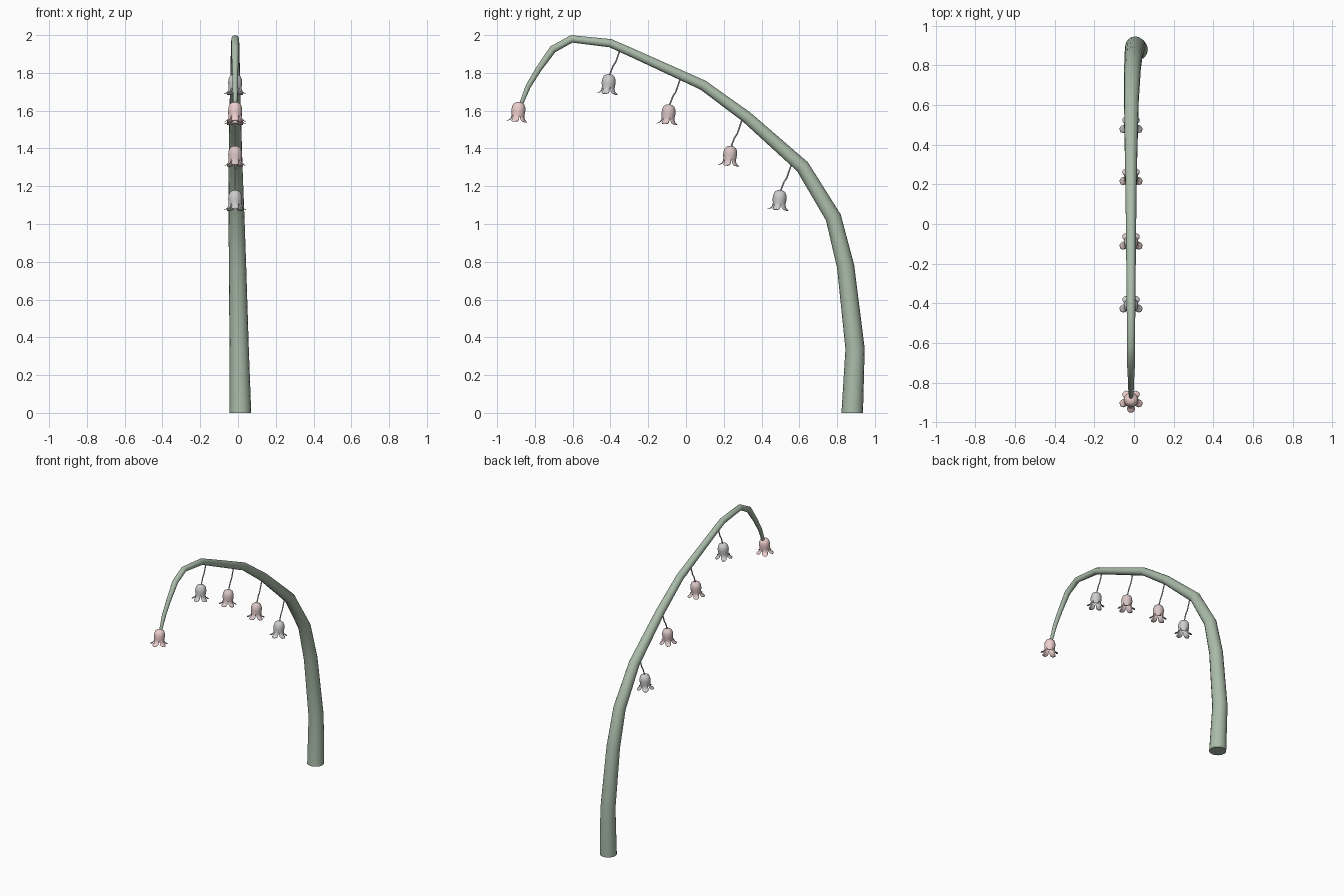
import bpy, bmesh, math
from mathutils import Vector, Matrix

if "Cube" in bpy.data.objects:
    bpy.data.objects.remove(bpy.data.objects["Cube"])


def material(name, rgb):
    m = bpy.data.materials.new(name)
    m.diffuse_color = (*rgb, 1)
    m.use_nodes = True
    m.node_tree.nodes["Principled BSDF"].inputs["Base Color"].default_value = m.diffuse_color
    return m


GREEN = material("stem_green", (0.40, 0.50, 0.40))
PINK = material("petal_pink", (0.85, 0.62, 0.61))
BLUSH = material("petal_blush", (0.70, 0.56, 0.56))


def finish(bm, name, mat=None, angle=50):
    bmesh.ops.recalc_face_normals(bm, faces=bm.faces)
    me = bpy.data.meshes.new(name)
    bm.to_mesh(me)
    bm.free()
    ob = bpy.data.objects.new(name, me)
    bpy.context.collection.objects.link(ob)
    if mat:
        me.materials.append(mat)
    bpy.ops.object.select_all(action='DESELECT')
    ob.select_set(True)
    bpy.context.view_layer.objects.active = ob
    bpy.ops.object.shade_smooth_by_angle(angle=math.radians(angle))
    return ob


def tube(name, path, sides, mat=None, flat_base=False):
    """Sweep a circle along (x, y, z, radius) points lying in a plane of constant x."""
    bm = bmesh.new()
    pts = [Vector(p[:3]) for p in path]
    rings = []
    for i, p in enumerate(pts):
        a = (p - pts[i - 1]).normalized() if i else Vector()
        b = (pts[i + 1] - p).normalized() if i < len(pts) - 1 else Vector()
        t = Vector((0, 0, 1)) if flat_base and i == 0 else (a + b).normalized()
        u = Vector((1, 0, 0))
        v = t.cross(u).normalized()
        r = path[i][3]
        rings.append([bm.verts.new(p + r * (math.cos(k) * u + math.sin(k) * v))
                      for k in (2 * math.pi * j / sides for j in range(sides))])
    for a, b in zip(rings, rings[1:]):
        for j in range(sides):
            k = (j + 1) % sides
            bm.faces.new((a[j], a[k], b[k], b[j]))
    bm.faces.new(rings[0])
    bm.faces.new(rings[-1])
    return finish(bm, name, mat)


# Arching main stem: y, z, radius
arch = [(.88, 0, .057), (.895, .34, .051), (.845, .775, .046), (.78, 1.035, .042),
        (.617, 1.303, .037), (.32, 1.567, .031), (.09, 1.735, .027), (-.285, 1.906, .023),
        (-.40, 1.957, .022), (-.605, 1.98, .02), (-.705, 1.925, .02), (-.78, 1.82, .016),
        (-.835, 1.73, .014), (-.877, 1.625, .010)]
tube("main_stem", [(.013 - .028 * min(1, z / 1.4), y, z, r) for y, z, r in arch],
     16, GREEN, flat_base=True)

# Bell flower: domed cap, then five flaring petals
CAP = [(.016, .049), (.028, .041), (.035, .025), (.037, .005), (.034, -.018)]
PETAL = [(.035, -.030, .85), (.040, -.041, .80), (.050, -.049, .62), (.059, -.053, .28)]
PETALS, SUB = 5, 4


def flower(name, y, z, mat=None):
    bm = bmesh.new()
    n = PETALS * SUB
    step = 2 * math.pi / n
    start = -math.pi / 2 - SUB * step / 2

    def vert(r, h, ang):
        return bm.verts.new((r * math.cos(ang), r * math.sin(ang), h))

    rows = [[vert(r, h, start + j * step) for j in range(n)] for r, h in CAP]
    top = bm.verts.new((0, 0, .052))
    for j in range(n):
        k = (j + 1) % n
        bm.faces.new((top, rows[0][j], rows[0][k]))
        for a, b in zip(rows, rows[1:]):
            bm.faces.new((a[j], b[j], b[k], a[k]))
    for p in range(PETALS):
        mid = start + (p + .5) * SUB * step
        prev = [rows[-1][(p * SUB + j) % n] for j in range(SUB + 1)]
        for r, h, w in PETAL:
            cur = [vert(r, h, mid + w * (j - SUB / 2) * step) for j in range(SUB + 1)]
            for j in range(SUB):
                bm.faces.new((prev[j], cur[j], cur[j + 1], prev[j + 1]))
            prev = cur
    bm.transform(Matrix.Translation((-.015, y, z)) @ Matrix.Rotation(math.radians(-5), 4, 'X'))
    ob = finish(bm, name, mat, 60)
    mod = ob.modifiers.new("thickness", 'SOLIDIFY')
    mod.thickness = .002


flower("tip_flower", -.888, 1.595, PINK)

# Hanging flowers, each on a thin kinked stalk
hanging = [(-.41, 1.742, None), (-.093, 1.582, BLUSH), (.233, 1.362, BLUSH), (.495, 1.128, None)]
for i, (y, z, mat) in enumerate(hanging, 1):
    flower(f"hanging_flower_{i}", y, z, mat)
    tube(f"flower_stalk_{i}",
         [(-.015, y + dy, z + dz, .004) for dy, dz in
          ((.062, .185), (.045, .135), (.038, .115), (.024, .095), (.006, .048))], 8)
